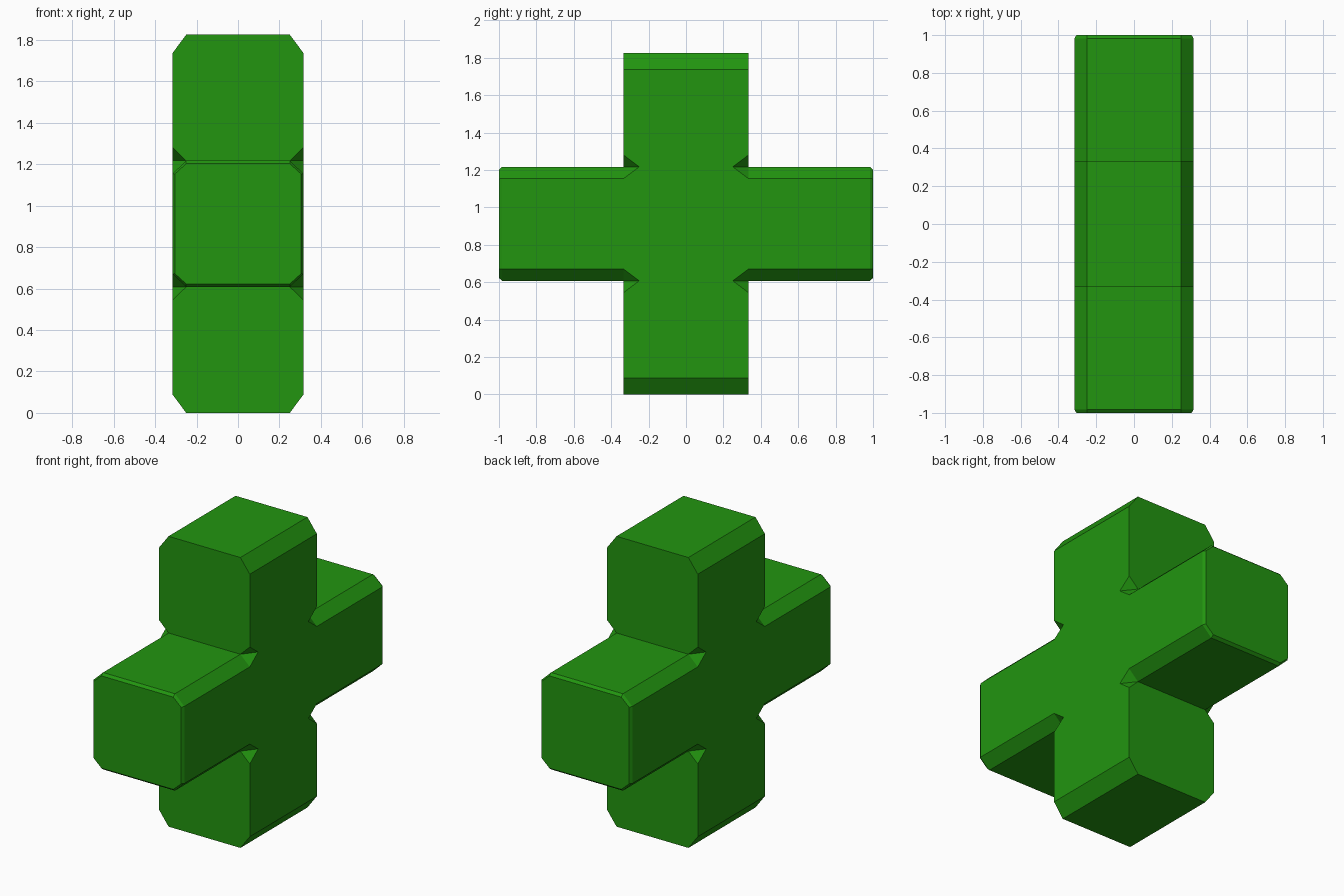
import bpy, bmesh
from mathutils import Matrix

if "Cube" in bpy.data.objects:
    bpy.data.objects.remove(bpy.data.objects["Cube"])

# Half sizes: flat / chamfered edge positions, measured from the cross centre
X, XC = 0.315, 0.25           # thickness, inner edge of chamfers
W = 0.333                     # half width of upright
H, HC = 0.9125, 0.825         # half height of upright, chamfer start
A, AC = 0.3045, 0.2425        # half height of arm, chamfer start
L, LC = 1.0, 0.983            # half length of arms, end bevel start
EX, EXC, EA, EAC = 0.305, 0.25, 0.29, 0.24   # end cap outline

# Notched inner corner: apex plus three rim points on the side face
apex, low, inner, high = (XC, W, A), (X, W, AC), (X, 0.25, A), (X, W, 0.3675)

# Faces of one eighth of the cross
octant = [
    # side, with notch
    [(X, 0, 0), (X, LC, 0), (X, LC, AC), low, inner, high, (X, W, HC), (X, 0, HC)],
    [apex, low, inner], [apex, inner, high],
    # upright: face, top, chamfer
    [high, apex, (0, W, A), (0, W, H), (XC, W, H), (X, W, HC)],
    [(0, 0, H), (XC, 0, H), (XC, W, H), (0, W, H)],
    [(XC, 0, H), (X, 0, HC), (X, W, HC), (XC, W, H)],
    # arm: top, chamfer
    [(0, W, A), apex, (XC, LC, A), (0, LC, A)],
    [apex, low, (X, LC, AC), (XC, LC, A)],
    # arm end: bevel ring and cap
    [(X, LC, 0), (X, LC, AC), (EX, L, EAC), (EX, L, 0)],
    [(X, LC, AC), (XC, LC, A), (EXC, L, EA), (EX, L, EAC)],
    [(XC, LC, A), (0, LC, A), (0, L, EA), (EXC, L, EA)],
    [(0, L, 0), (EX, L, 0), (EX, L, EAC), (EXC, L, EA), (0, L, EA)],
]

bm = bmesh.new()
for points in octant:
    bm.faces.new([bm.verts.new(p) for p in points])
bmesh.ops.remove_doubles(bm, verts=bm.verts[:], dist=1e-4)

# Mirror the eighth on all three axes, then clean up the flat seams
for axis in range(3):
    copy = bmesh.ops.duplicate(bm, geom=bm.verts[:] + bm.edges[:] + bm.faces[:])["geom"]
    for v in copy:
        if isinstance(v, bmesh.types.BMVert):
            v.co[axis] *= -1
    bmesh.ops.remove_doubles(bm, verts=bm.verts[:], dist=1e-4)
bmesh.ops.recalc_face_normals(bm, faces=bm.faces[:])
bmesh.ops.dissolve_limit(bm, angle_limit=0.01, verts=bm.verts[:], edges=bm.edges[:])
bmesh.ops.transform(bm, matrix=Matrix.Translation((0, 0, H)), verts=bm.verts[:])

mesh = bpy.data.meshes.new("chamfered_cross")
bm.to_mesh(mesh)
bm.free()
cross = bpy.data.objects.new("chamfered_cross", mesh)
bpy.context.collection.objects.link(cross)

green = bpy.data.materials.new("green")
green.diffuse_color = (0.016, 0.3, 0.005, 1)
green.use_nodes = True
green.node_tree.nodes["Principled BSDF"].inputs["Base Color"].default_value = green.diffuse_color
mesh.materials.append(green)
